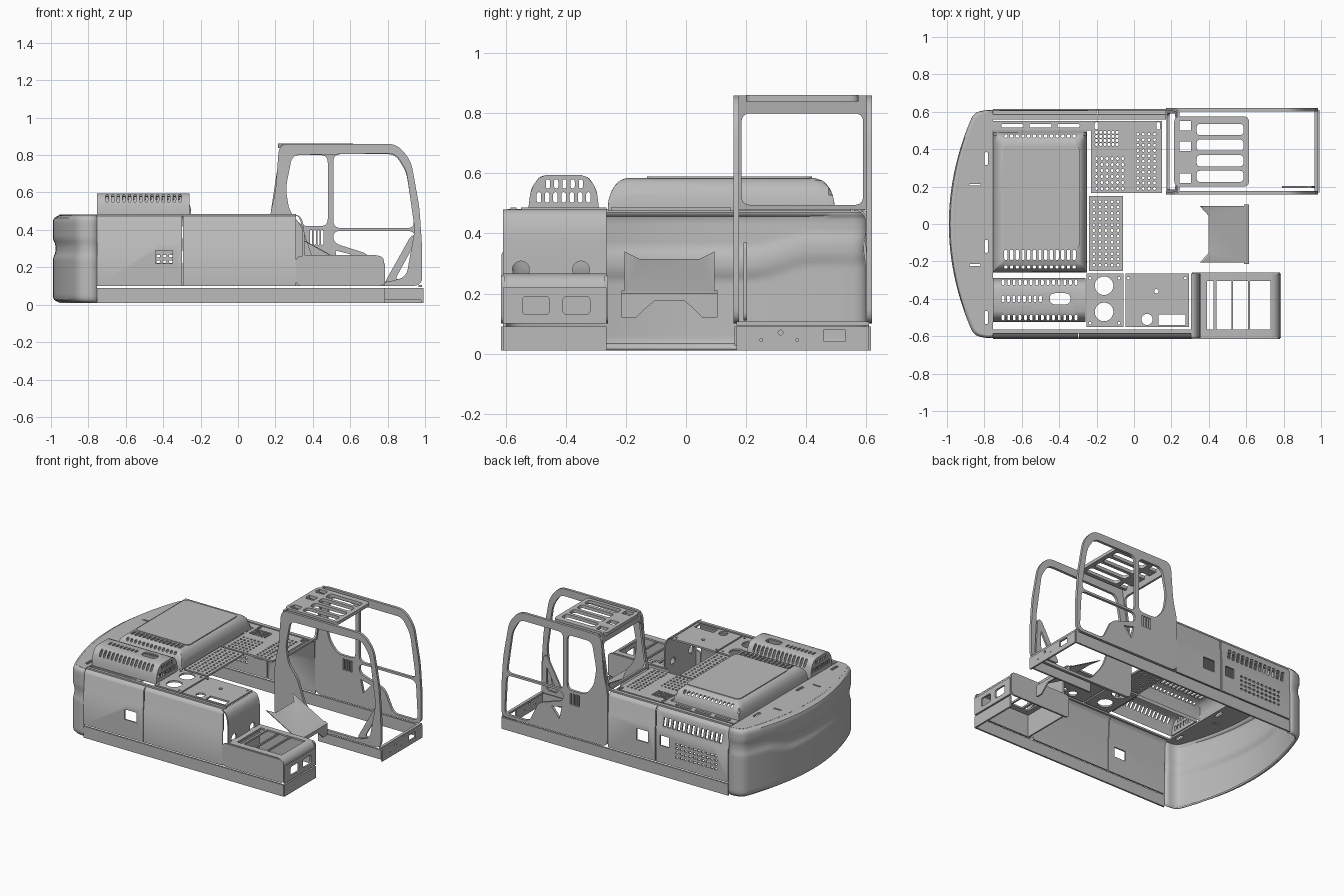
import bpy, bmesh, math
from mathutils import Vector, Matrix

cube = bpy.data.objects.get("Cube")
if cube:
    bpy.data.objects.remove(cube)

tone = (.5, .5, .5, 1)
grey = bpy.data.materials.new("painted_grey")
grey.use_nodes = True
grey.diffuse_color = tone
grey.node_tree.nodes["Principled BSDF"].inputs["Base Color"].default_value = tone

# Shared body dimensions
DECK, SILL, SKIRT, GROUND = .48, .1, .09, .01
SIDE, TAIL, NOSE, TANK, STEP = .61, -.755, .985, .31, .78
INNER, CAB, CAB_REAR, ROOF = -.265, .168, .17, .86
parts = []
AXES = "xyz"
# Maps of a flat drawing and its thickness onto each world plane
PLANES = {"x": Matrix(((0, 0, 1), (1, 0, 0), (0, 1, 0))).to_4x4(),
          "y": Matrix(((1, 0, 0), (0, 0, 1), (0, 1, 0))).to_4x4(),
          "z": Matrix.Identity(4)}


def rect(left, right, low, high):
    return [(left, low), (right, low), (right, high), (left, high)]


def oval(u, v, radius, sides=20):
    angles = [math.tau * i / sides for i in range(sides)]
    return [(u + radius * math.cos(a), v + radius * math.sin(a)) for a in angles]


def rounded(points, radius, steps=5):
    """Fillet every corner of a polygon."""
    out = []
    for i, point in enumerate(points):
        corner = Vector(point)
        back = Vector(points[i - 1]) - corner
        ahead = Vector(points[(i + 1) % len(points)]) - corner
        start = corner + back.normalized() * min(radius, back.length * .48)
        end = corner + ahead.normalized() * min(radius, ahead.length * .48)
        for k in range(steps + 1):
            t = k / steps
            out.append(tuple(start.lerp(corner, t).lerp(corner.lerp(end, t), t)))
    return out


def soft(left, right, low, high, radius=.03):
    return rounded(rect(left, right, low, high), radius)


def spread(start, stop, count):
    return [start + (stop - start) * i / (count - 1) for i in range(count)]


def slots(us, vs, width, height):
    """Rounded slots centred on every crossing of two lists."""
    return [rounded(rect(u - width / 2, u + width / 2, v - height / 2, v + height / 2), min(width, height) * .45, 2)
            for u in us for v in vs]


def dots(us, vs, radius=.008):
    return [oval(u, v, radius, sides=6) for u in us for v in vs]


def dome(t, low, high, rise, run):
    """Flat-topped section with quarter-round edges."""
    edge = min(max(min(t - low, high - t) / run, 0), 1)
    return rise * math.sqrt(1 - (1 - edge) ** 2)


def dome_folds(low, high, run):
    steps = [run * f for f in (.1, .3, .6, 1)]
    return [low + s for s in steps] + [high - s for s in reversed(steps)]


def finish(name, bm):
    mesh = bpy.data.meshes.new(name)
    bmesh.ops.recalc_face_normals(bm, faces=bm.faces)
    bm.to_mesh(mesh)
    bm.free()
    mesh.materials.append(grey)
    part = bpy.data.objects.new(name, mesh)
    bpy.context.collection.objects.link(part)
    parts.append(part)
    return part


def plate(name, plane, position, outline, holes=(), thick=.012, folds=None, bend=None):
    """Sheet cut from an outline with holes, optionally bent along fold lines."""
    curve = bpy.data.curves.new(name, "CURVE")
    curve.dimensions, curve.fill_mode, curve.extrude = "2D", "BOTH", thick / 2
    for loop in [outline, *holes]:
        spline = curve.splines.new("POLY")
        spline.points.add(len(loop) - 1)
        for point, (u, v) in zip(spline.points, loop):
            point.co = (u, v, 0, 1)
        spline.use_cyclic_u = True
    helper = bpy.data.objects.new(name, curve)
    flat = bpy.data.meshes.new_from_object(helper)
    bm = bmesh.new()
    bm.from_mesh(flat)
    bpy.data.objects.remove(helper)
    bpy.data.curves.remove(curve)
    bpy.data.meshes.remove(flat)
    bmesh.ops.remove_doubles(bm, verts=bm.verts, dist=.00001)
    bm.transform(PLANES[plane])
    for axis, values in (folds or {}).items():
        normal = Vector([letter == axis for letter in AXES])
        for value in values:
            geometry = bm.verts[:] + bm.edges[:] + bm.faces[:]
            bmesh.ops.bisect_plane(bm, geom=geometry, plane_co=normal * value, plane_no=normal)
    for vert in bm.verts:
        vert.co[AXES.index(plane)] += position + (bend(vert.co) if bend else 0)
    finish(name, bm)


# Counterweight: bowed shell with a wavy groove, and its slotted top
def tail_point(t, z):
    depth = (.235 - .14 * t * t) * math.sqrt(1 - t ** 60)
    wave = .05 * min(max((t - .4) * 4, 0), 1)
    groove = .02 * math.exp(-((z - .3 - wave) / .04) ** 4)
    inset = .05 - dome(z, GROUND, DECK, .05, .04) + groove
    return TAIL - depth * (1 - inset * 3), SIDE * t * (1 - inset / 2), z


sweep = [math.sin(a) for a in spread(-math.pi / 2, math.pi / 2, 41)]
bm = bmesh.new()
rings = [[bm.verts.new(tail_point(t, z)) for t in sweep] for z in spread(GROUND, DECK, 31)]
for low, high in zip(rings, rings[1:]):
    for i in range(len(sweep) - 1):
        bm.faces.new((low[i], low[i + 1], high[i + 1], high[i]))
shell = finish("counterweight_shell", bm).modifiers.new("thickness", "SOLIDIFY")
shell.thickness = .012
plate("counterweight_top", "z", DECK - .005, [tail_point(t, DECK)[:2] for t in sweep],
      slots([-.79], [.35, -.12, -.5], .02, .07) + slots([-.85], [.21, -.22], .06, .01))


# Side panels with a pressed crease and rolled top edge
def roll(z):
    return .03 * max(0, (z - .44) / .04) ** 2 + (.006 if z > .335 else 0)


def side_panel(name, side, start, end, holes):
    plate(name, "y", side * SIDE, rect(start, end, SILL, DECK), holes, .01,
          {"z": [.33, .34, .45, .46, .47]}, lambda c: -side * roll(c.z))


louvres = [[(x, .355), (x + .02, .355), (x + .01, .42), (x - .01, .42)] for x in spread(-.7, -.27, 13)]
vents = slots(spread(-.66, -.36, 10), spread(.17, .26, 4), .02, .013)
side_panel("right_rear_panel", -1, TAIL, -.3, [rect(-.44, -.35, .22, .29)])
side_panel("right_front_panel", -1, -.294, TANK, [])
side_panel("left_rear_panel", 1, TAIL, -.2, louvres + vents + [rect(-.3, -.23, .22, .29)])
side_panel("left_front_panel", 1, -.192, CAB_REAR, [rect(-.14, -.05, .21, .29)])
plate("right_skirt", "y", -SIDE, rect(TAIL, STEP, GROUND, SKIRT))
plate("left_skirt", "y", SIDE, rect(TAIL, NOSE, GROUND, SKIRT))

# Deck edges, fuel tank plates and perforated treads
plate("left_deck_edge", "z", DECK, rect(TAIL, CAB_REAR, .56, .585))
plate("left_deck_rail", "z", DECK, rect(TAIL, -.23, .5, .55), slots([-.65, -.5, -.35], [.525], .12, .02))
plate("right_deck_edge", "z", DECK, rect(TAIL, TANK, -.585, -.565))
plate("tank_deck", "z", DECK, rect(-.255, -.055, -.55, INNER),
      [oval(-.16, y, .05) for y in (-.33, -.47)] + dots([-.235, -.08], [-.53, -.29]))
plate("front_deck", "z", DECK, rect(-.045, .295, -.55, INNER),
      [oval(.07, -.51, .03), rect(.13, .275, -.54, -.485), oval(.12, -.36, .012)] + dots([-.03, .275], [-.29]))
plate("middle_tread", "z", DECK, rect(-.24, -.06, -.25, .15), dots(spread(-.215, -.085, 5), spread(-.22, .12, 12)))
plate("left_tread", "z", DECK, rect(-.23, .15, .165, .55),
      dots(spread(-.2, -.06, 6), spread(.19, .35, 6)) + dots(spread(.02, .11, 4), spread(.19, .48, 11))
      + slots(spread(-.2, -.09, 6), spread(.425, .49, 4), .016, .016) + slots([-.2, .13], [.525], .02, .04))

# Main engine hood with rounded sloping edges
hood_x, hood_y = (TAIL, -.25), (-.26, .495)
vent_line = spread(-.685, -.32, 13)
plate("engine_hood", "z", DECK, rect(*hood_x, *hood_y),
      slots(vent_line, [-.165], .018, .055) + slots(vent_line, [-.23, .47], .018, .018), .01,
      {"x": dome_folds(*hood_x, .06), "y": dome_folds(*hood_y, .07)},
      lambda c: min(dome(c.x, *hood_x, .1, .06), dome(c.y, *hood_y, .1, .07)))
plate("hood_top_panel", "z", DECK + .106, soft(-.7, -.29, -.13, .42), thick=.006)

# Vented exhaust cover on the right
cover_y = (-.525, -.29)
cover_slots = slots(spread(-.7, -.31, 14), [-.5, -.312], .015, .03)
cover_slots += slots(spread(-.7, -.5, 8), [-.4], .015, .035) + [soft(-.45, -.34, -.43, -.37)]
plate("exhaust_cover", "z", DECK, rect(TAIL, -.26, *cover_y), cover_slots, .01,
      {"y": dome_folds(*cover_y, .06)}, lambda c: dome(c.y, *cover_y, .11, .06))
arch = [(y, DECK + dome(y, *cover_y, .11, .06)) for y in (cover_y[0], *dome_folds(*cover_y, .06), cover_y[1])]
grille = slots(spread(-.49, -.325, 7), [.52], .015, .035) + slots(spread(-.46, -.35, 5), [.565], .014, .03)
for name, x in (("exhaust_cover_rear", TAIL + .005), ("exhaust_cover_front", -.265)):
    plate(name, "x", x, arch, grille, .008)

# Tank front wall and step box
plate("tank_front_wall", "x", TANK, rect(-SIDE, INNER, SILL, DECK), [oval(y, .28, .028) for y in (-.55, -.35)], .01,
      {"z": dome_folds(0, DECK, .1)}, lambda c: dome(c.z, -1, DECK, .04, .1))
lid_bars = [rect(x, x + .08, -.565, -.305) for x in (.44, .53)]
plate("step_box_lid", "z", .21, rect(.345, STEP, -SIDE, INNER),
      lid_bars + [rect(.39, .425, -.565, -.305), rect(.62, .73, -.565, -.305)], .012,
      {"x": dome_folds(0, STEP, .05)}, lambda c: dome(c.x, -1, STEP, .05, .05))
for name, y in (("step_box_outer_side", -SIDE), ("step_box_inner_side", INNER)):
    plate(name, "y", y, soft(TANK, STEP, SILL, .26))
plate("step_box_front", "x", STEP, rect(-SIDE, INNER, SILL, .22), [soft(y, y + .09, .13, .19, .015) for y in (-.545, -.41)])
plate("step_box_skirt", "x", STEP, rect(-SIDE, INNER, GROUND, SKIRT))

# Boom foot cover: sloping shield with a notched lower lip, drawn as a mirrored half
half = [(.05, .175), (.08, .15), (.11, .12), (.16, .12), (.16, .21), (.15, .21), (.15, .34), (.1, .315)]
plate("boom_foot_cover", "x", .61, [(y - .055, z) for y, z in half + [(-y, z) for y, z in reversed(half)]], (), .01,
      {"z": [.2]}, lambda c: -1.8 * max(0, c.z - .2))

# Cab side frames
cab_outline = rounded([(CAB_REAR, SILL), (CAB_REAR, DECK), (.2, .6), (.22, ROOF), (.85, ROOF),
                       (.925, .77), (.97, .52), (NOSE, .3), (NOSE, SILL)], .05)
rear_edge = [(.29, .8), (.255, .62), (.275, .5), (.34, .42)]
right_opening = rear_edge + [(.4, .25), (.5, .12), (.8, .12), (.9, .15), (.945, .4), (.9, .72), (.84, .81)]
rear_window = rear_edge + [(DECK, .42), (DECK, .8)]
door_window = [(.51, .41), (.945, .41), (.9, .71), (.84, .805), (.51, .805)]
door_lower = [(.51, .395), (.51, .33), (.7, .27), (.77, .12), (.96, .12), (.945, .395)]
plate("cab_right_frame", "y", CAB, cab_outline, [rounded(right_opening, .04)], .018)
plate("cab_left_frame", "y", SIDE, cab_outline,
      [rounded(hole, .04) for hole in (rear_window, door_window, door_lower)]
      + slots(spread(.39, .45, 4), [.36], .012, .08) + [[(.52, .29), (.6, .27), (.54, .2)]], .018)

# Cab rear frame, sill, skirts and corner guard
plate("cab_rear_frame", "x", CAB_REAR + .01, rect(CAB, SIDE, DECK, ROOF), [soft(.185, .59, .495, .8)],
      .014, bend=lambda c: (c.z - DECK) * .15)
plate("cab_front_skirt", "x", NOSE, rect(CAB, SIDE, GROUND, SKIRT),
      [rect(.46, .53, .04, .08), oval(.315, .07, .008)] + dots([.25, .37], [.045], .005))
plate("cab_front_sill", "z", SILL, rect(.965, NOSE, CAB, SIDE))
plate("cab_right_skirt", "y", CAB, rect(.5, NOSE, .025, SKIRT))
plate("cab_corner_guard", "y", CAB + .03, rounded([(STEP, .11), (.97, .11), (.955, .37), (.925, .37)], .03),
      [rounded([(.84, .135), (.925, .135), (.93, .3)], .02)])

# Cab roof frame with skylight bars
plate("cab_roof", "z", ROOF - .01, soft(.215, .615, .2, .575),
      [soft(.335, .585, y, y + .06, .02) for y in spread(.225, .475, 4)]
      + [rect(.235, .305, y, y + .05) for y in (.22, .39, .5)], .022)

# Smooth shading with sharp edges kept
bpy.ops.object.select_all(action="DESELECT")
for part in parts:
    part.select_set(True)
bpy.context.view_layer.objects.active = parts[0]
bpy.ops.object.shade_smooth_by_angle(angle=math.radians(35))
